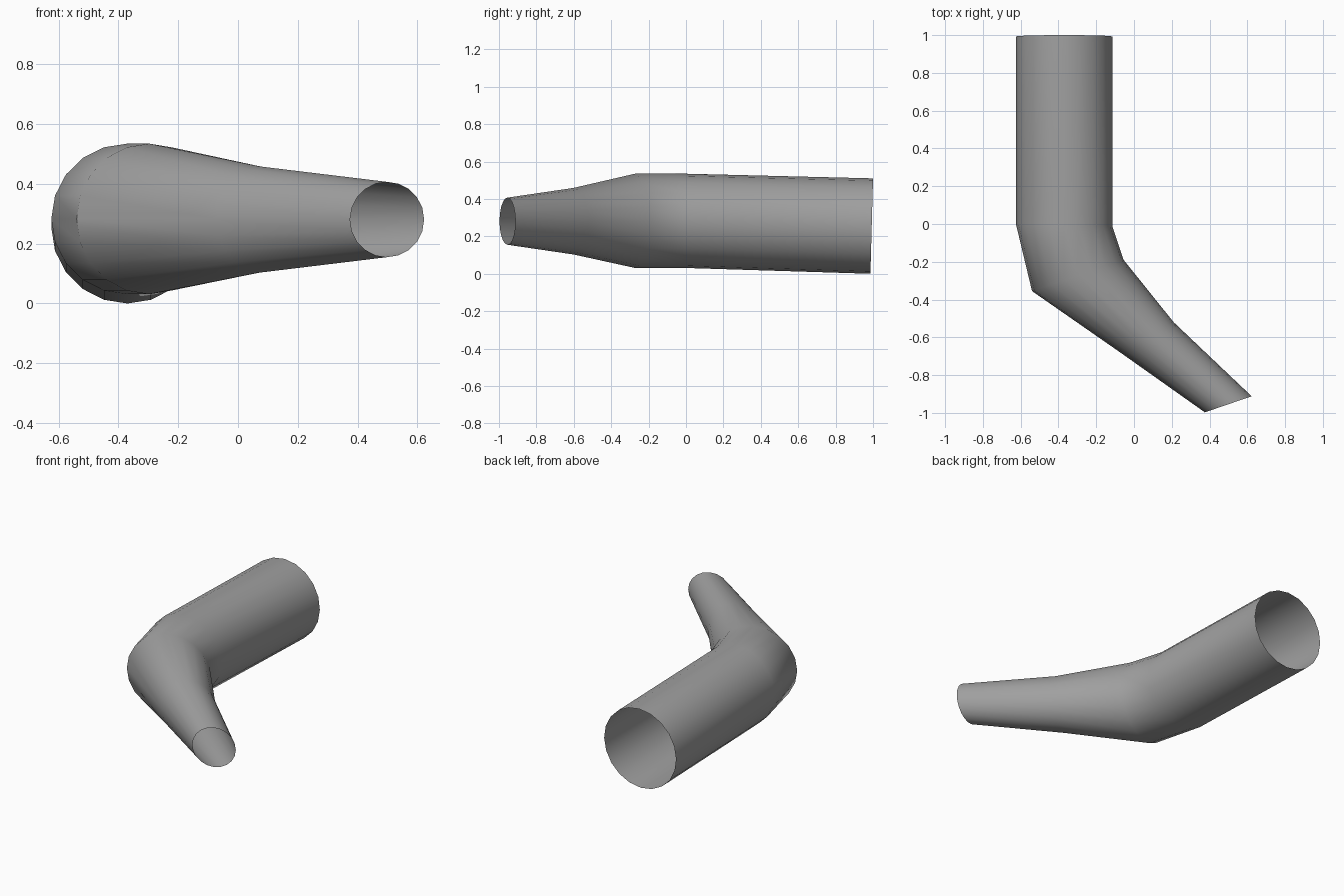
import bpy, bmesh, math
from mathutils import Vector

cube = bpy.data.objects.get("Cube")
if cube:
    bpy.data.objects.remove(cube, do_unlink=True)

SIDES = 20

grey = bpy.data.materials.new("plain grey")
grey.use_nodes = True
colour = (0.35, 0.35, 0.35, 1)
grey.diffuse_color = colour
grey.node_tree.nodes["Principled BSDF"].inputs["Base Color"].default_value = colour

# Sections of the bent pipe: outer edge (x, y), inner edge (x, y),
# centre height, half height, forward lean of the top
sections = [
    ((-0.625, 0.993), (-0.115, 0.993), 0.255, 0.255, 0.007),
    ((-0.625, 0.0), (-0.115, -0.01), 0.283, 0.252, 0.0),
    ((-0.54, -0.355), (-0.055, -0.19), 0.283, 0.252, 0.0),
    ((-0.07, -0.682), (0.21, -0.52), 0.281, 0.178, 0.0),
    ((0.375, -0.997), (0.623, -0.912), 0.281, 0.126, 0.0),
]


def add_ring(bm, outer, inner, height, half_height, lean):
    a, b = Vector((*outer, height)), Vector((*inner, height))
    centre, side = (a + b) / 2, (b - a) / 2
    up = Vector((0, lean, half_height))
    angles = [math.tau * i / SIDES for i in range(SIDES)]
    return [bm.verts.new(centre + side * math.cos(t) + up * math.sin(t)) for t in angles]


# Open-ended tube skinned between the sections
bm = bmesh.new()
rings = [add_ring(bm, *s) for s in sections]
for r, q in zip(rings, rings[1:]):
    for i in range(SIDES):
        j = (i + 1) % SIDES
        bm.faces.new((r[i], q[i], q[j], r[j]))
bmesh.ops.recalc_face_normals(bm, faces=bm.faces)
# Make sure the surface faces outwards
bm.faces.ensure_lookup_table()
face = bm.faces[0]
if face.normal.x < 0:
    bmesh.ops.reverse_faces(bm, faces=bm.faces)

mesh = bpy.data.meshes.new("bent_pipe")
bm.to_mesh(mesh)
bm.free()
mesh.materials.append(grey)
pipe = bpy.data.objects.new("bent_pipe", mesh)
bpy.context.collection.objects.link(pipe)

# Smooth shading
bpy.context.view_layer.objects.active = pipe
pipe.select_set(True)
bpy.ops.object.shade_smooth_by_angle(angle=math.radians(40))
